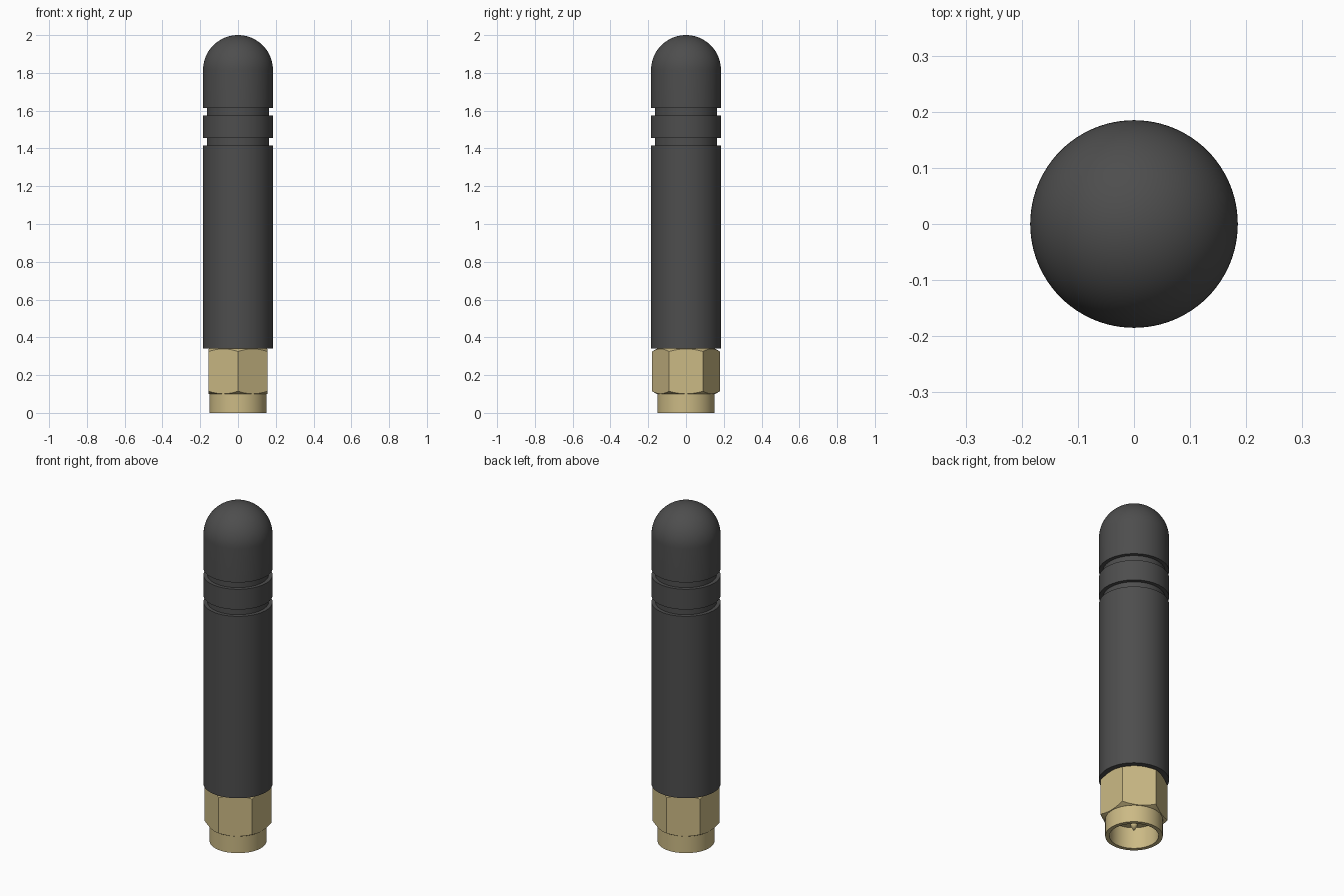
import bpy, bmesh, math

cube = bpy.data.objects.get("Cube")
if cube:
    bpy.data.objects.remove(cube, do_unlink=True)

SEGMENTS = 96


def material(name, rgb):
    m = bpy.data.materials.new(name)
    m.use_nodes = True
    m.diffuse_color = (*rgb, 1)
    bsdf = m.node_tree.nodes["Principled BSDF"]
    bsdf.inputs["Base Color"].default_value = (*rgb, 1)
    bsdf.inputs["Roughness"].default_value = 0.6
    return m


rubber = material("dark rubber", (0.075, 0.075, 0.075))
brass = material("pale brass", (0.60, 0.49, 0.235))


def revolve(name, profile, mat, closed=False, segments=SEGMENTS):
    """Spin (radius, z) points round z; profile may be a function of the angle."""
    bm = bmesh.new()
    columns = []
    for i in range(segments):
        a = math.tau * i / segments
        points = profile(a) if callable(profile) else profile
        columns.append([bm.verts.new((r * math.cos(a), r * math.sin(a), z)) for r, z in points])
    n = len(columns[0])
    for i in range(segments):
        c, d = columns[i], columns[(i + 1) % segments]
        for j in range(n if closed else n - 1):
            k = (j + 1) % n
            bm.faces.new((c[j], d[j], d[k], c[k]))
    bmesh.ops.remove_doubles(bm, verts=bm.verts, dist=1e-5)
    bmesh.ops.recalc_face_normals(bm, faces=bm.faces)
    mesh = bpy.data.meshes.new(name)
    bm.to_mesh(mesh)
    bm.free()
    mesh.materials.append(mat)
    obj = bpy.data.objects.new(name, mesh)
    bpy.context.collection.objects.link(obj)
    bpy.ops.object.select_all(action="DESELECT")
    obj.select_set(True)
    bpy.context.view_layer.objects.active = obj
    bpy.ops.object.shade_smooth_by_angle(angle=math.radians(30))
    return obj


# Rubber sleeve with two grooves and a hemispherical cap
R, GROOVE = 0.185, 0.164
body = [(0, 0.34), (R, 0.34)]
for z in (1.415, 1.575):
    body += [(R, z), (GROOVE, z), (GROOVE, z + 0.04), (R, z + 0.04)]
DOME_STEPS = 20
for i in range(DOME_STEPS):
    t = math.pi / 2 * i / DOME_STEPS
    body.append((R * math.cos(t), 2 - R + R * math.sin(t)))
body.append((0, 2))
revolve("antenna_body", body, rubber)

# Hexagonal nut: corners on the y axis, chamfered at both ends, bored from below
FLAT, BORE, FLOOR = 0.156, 0.13, 0.125
NUT_LOW, NUT_HIGH = 0.10, 0.34


def nut_profile(a):
    off = (a + math.pi / 6) % (math.pi / 3) - math.pi / 6
    r = FLAT / math.cos(off)
    inner = FLAT - 0.002
    d = (r - inner) * math.tan(math.radians(30))
    return [(0, FLOOR), (BORE, FLOOR), (BORE, NUT_LOW), (inner, NUT_LOW),
            (r, NUT_LOW + d), (r, NUT_HIGH - d), (inner, NUT_HIGH), (0, NUT_HIGH)]


revolve("hex_nut", nut_profile, brass)

# Open collar below the nut
revolve("connector_collar", [(BORE, 0), (0.152, 0), (0.152, NUT_LOW), (BORE, NUT_LOW)],
        brass, closed=True)

# Pointed contact pin inside the collar
revolve("centre_pin", [(0, 0.03), (0.018, 0.06), (0.018, FLOOR + 0.01), (0, FLOOR + 0.01)],
        brass, segments=24)
